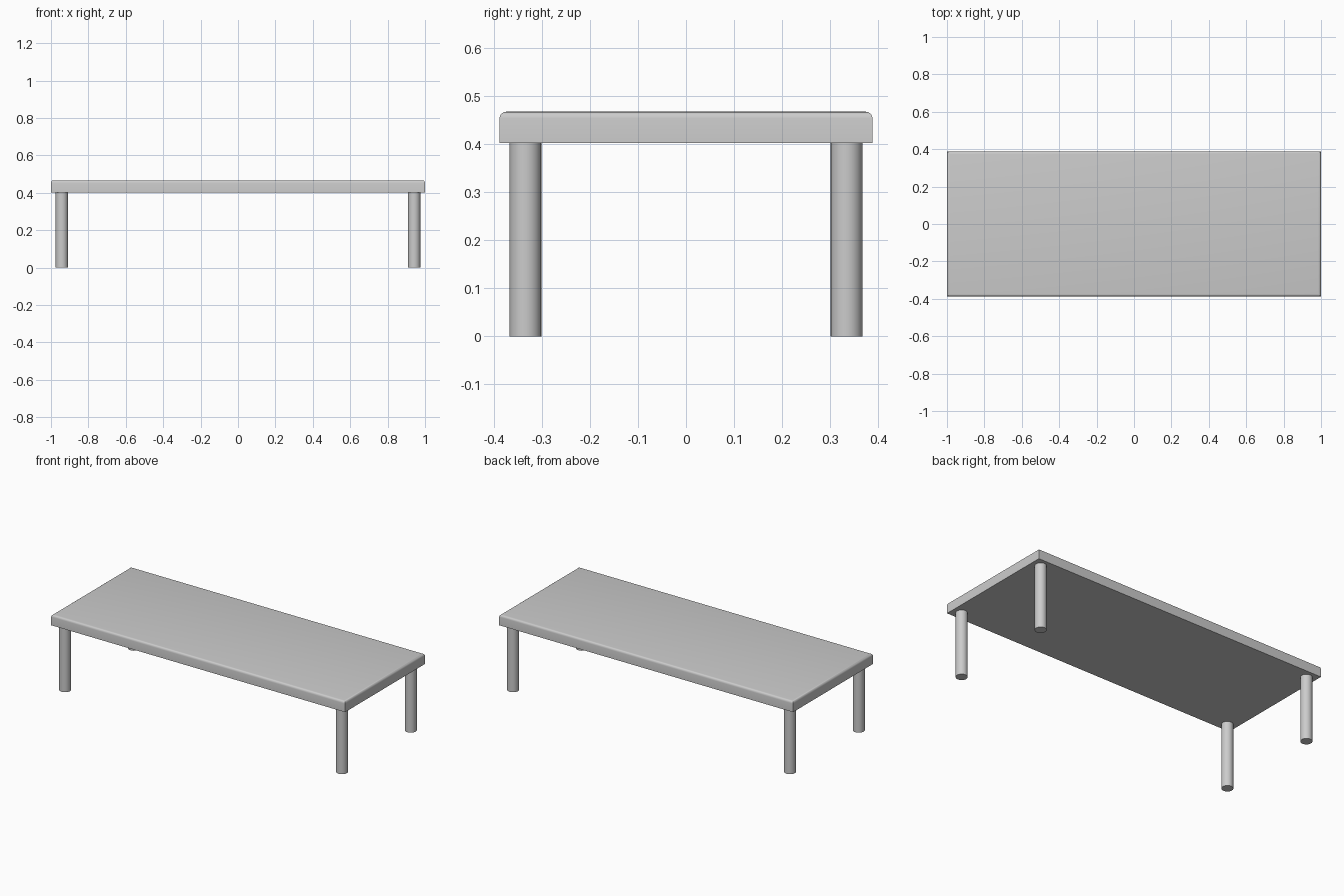
import bpy
import bmesh
import math

if "Cube" in bpy.data.objects:
    bpy.data.objects.remove(bpy.data.objects["Cube"], do_unlink=True)

# Single grey finish
grey = bpy.data.materials.new("plain grey")
grey.use_nodes = True
colour = (0.6, 0.6, 0.6, 1)
grey.diffuse_color = colour
grey.node_tree.nodes["Principled BSDF"].inputs["Base Color"].default_value = colour

HALF_DEPTH = 0.388
UNDERSIDE, TOP = 0.402, 0.467
LEG_X, LEG_Y, LEG_RADIUS = 0.942, 0.334, 0.033


def finish(name, bm):
    mesh = bpy.data.meshes.new(name)
    bm.to_mesh(mesh)
    bm.free()
    obj = bpy.data.objects.new(name, mesh)
    bpy.context.collection.objects.link(obj)
    mesh.materials.append(grey)
    bpy.ops.object.select_all(action="DESELECT")
    obj.select_set(True)
    bpy.context.view_layer.objects.active = obj
    bpy.ops.object.shade_smooth_by_angle(angle=math.radians(35))
    return obj


# Tabletop slab with only its upper rim rounded
bm = bmesh.new()
bmesh.ops.create_cube(bm, size=1)
for v in bm.verts:
    v.co.x *= 2
    v.co.y *= 2 * HALF_DEPTH
    v.co.z = TOP if v.co.z > 0 else UNDERSIDE
rim = [e for e in bm.edges if all(v.co.z == e.verts[0].co.z for v in e.verts)
       and e.verts[0].co.z > (TOP + UNDERSIDE) / 2]
bmesh.ops.bevel(bm, geom=rim, offset=0.014, segments=4, profile=0.5, affect="EDGES")
finish("tabletop", bm)

# Four round legs
for side, sx in (("right", -1), ("left", 1)):
    for end, sy in (("front", -1), ("back", 1)):
        bm = bmesh.new()
        bmesh.ops.create_cone(bm, cap_ends=True, segments=32, radius1=LEG_RADIUS,
                              radius2=LEG_RADIUS, depth=UNDERSIDE)
        bmesh.ops.translate(bm, verts=bm.verts,
                            vec=(sx * LEG_X, sy * LEG_Y, UNDERSIDE / 2))
        finish(f"{end}_{side}_leg", bm)
